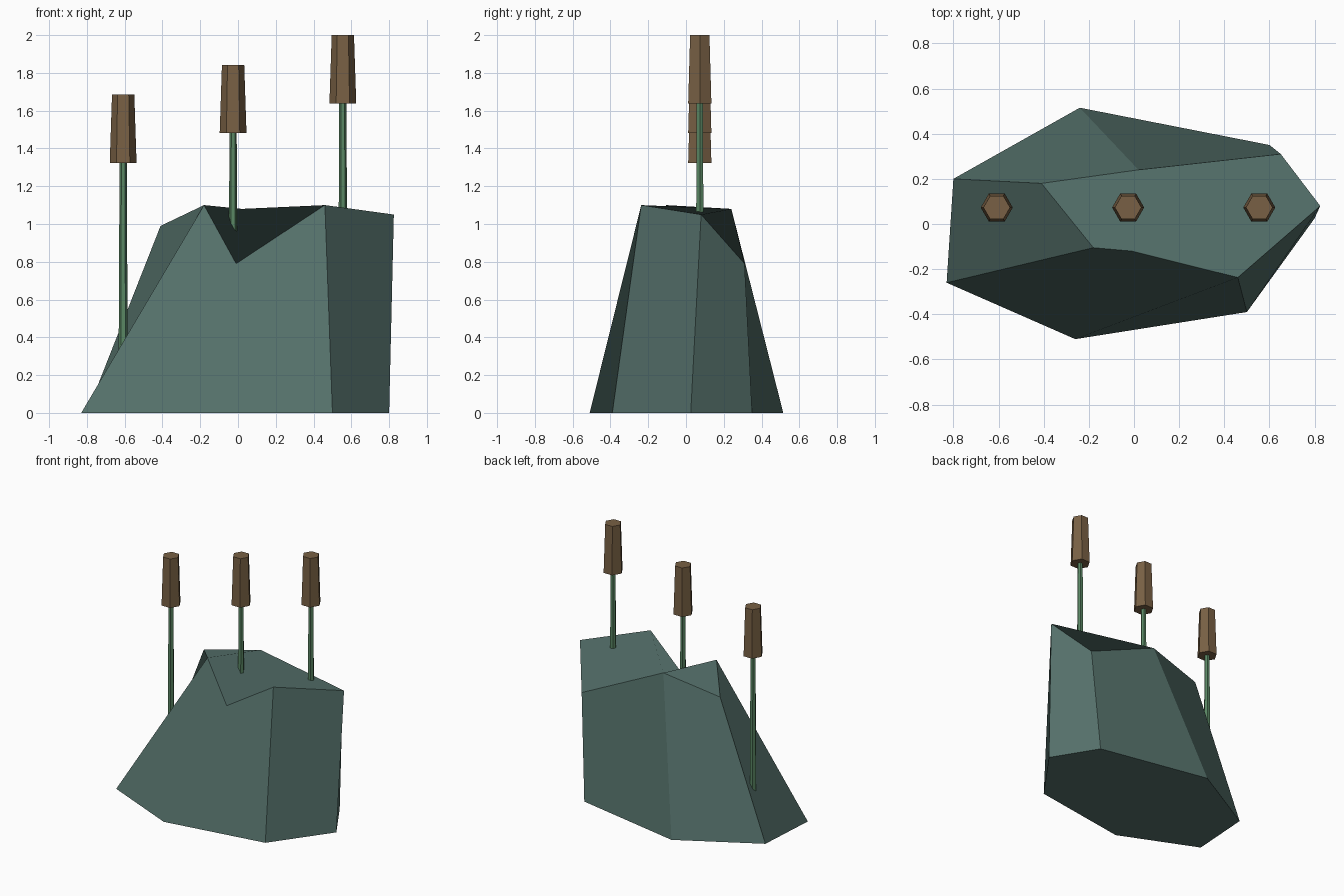
import bpy, math
from mathutils import Vector

if "Cube" in bpy.data.objects:
    bpy.data.objects.remove(bpy.data.objects["Cube"])


def material(name, color):
    m = bpy.data.materials.new(name)
    m.diffuse_color = (*color, 1)
    m.use_nodes = True
    m.node_tree.nodes["Principled BSDF"].inputs["Base Color"].default_value = m.diffuse_color
    return m


stone = material("slate_green", (0.089, 0.162, 0.144))
green = material("stem_green", (0.102, 0.242, 0.127))
brown = material("seed_brown", (0.188, 0.117, 0.058))

# Rock: seven base corners and seven top corners, with a notch in the front rim
corners = [Vector(p) for p in (
    (-.83, -.26, 0), (-.26, -.51, 0), (.50, -.39, 0), (.80, .025, 0),
    (.60, .35, 0), (-.24, .515, 0), (-.80, .20, 0),
    (-.18, -.105, 1.10), (-.01, -.12, .79), (.46, -.237, 1.10), (.825, .08, 1.05),
    (.65, .31, .79), (.02, .24, 1.08), (-.41, .18, .99))]

# Each facet is fanned from its first corner and shaded as one flat plane
facets = [
    (6, 5, 4, 3, 2, 1, 0),        # underside
    (1, 2, 9, 8, 7, 0),           # front
    (2, 3, 10, 9),                # front right
    (3, 4, 11, 10),               # right
    (4, 5, 12, 11),               # back right
    (5, 6, 13, 12),               # back left
    (6, 0, 7, 13),                # left
    (12, 13, 7, 8, 9, 10, 11),    # top
]
triangles, normals = [], []
for f in facets:
    fan = [(f[0], f[i], f[i + 1]) for i in range(1, len(f) - 1)]
    n = Vector()
    for a, b, c in fan:
        n += (corners[b] - corners[a]).cross(corners[c] - corners[a])
    n.normalize()
    triangles += fan
    normals += [n] * (3 * len(fan))

mesh = bpy.data.meshes.new("rock")
mesh.from_pydata(corners, [], triangles)
mesh.materials.append(stone)
mesh.update()
mesh.polygons.foreach_set("use_smooth", [True] * len(mesh.polygons))
mesh.normals_split_custom_set([tuple(n) for n in normals])
bpy.context.collection.objects.link(bpy.data.objects.new("rock", mesh))


def hex_rod(name, x, z0, z1, r0, r1, mat):
    """Tapered six-sided rod with corners pointing left and right."""
    bpy.ops.mesh.primitive_cone_add(
        vertices=6, radius1=r0, radius2=r1, depth=z1 - z0,
        location=(x, .073, (z0 + z1) / 2), rotation=(0, 0, math.pi / 6))
    ob = bpy.context.object
    ob.name = name
    ob.data.materials.append(mat)


# Three reeds, each a thin stem with a brown seed head
for i, (x, top) in enumerate(((-.608, 1.685), (-.026, 1.843), (.555, 2.0)), 1):
    hex_rod(f"reed_stem_{i}", x, top - 1.38, top - .34, .024, .019, green)
    hex_rod(f"reed_head_{i}", x, top - .362, top, .071, .059, brown)
